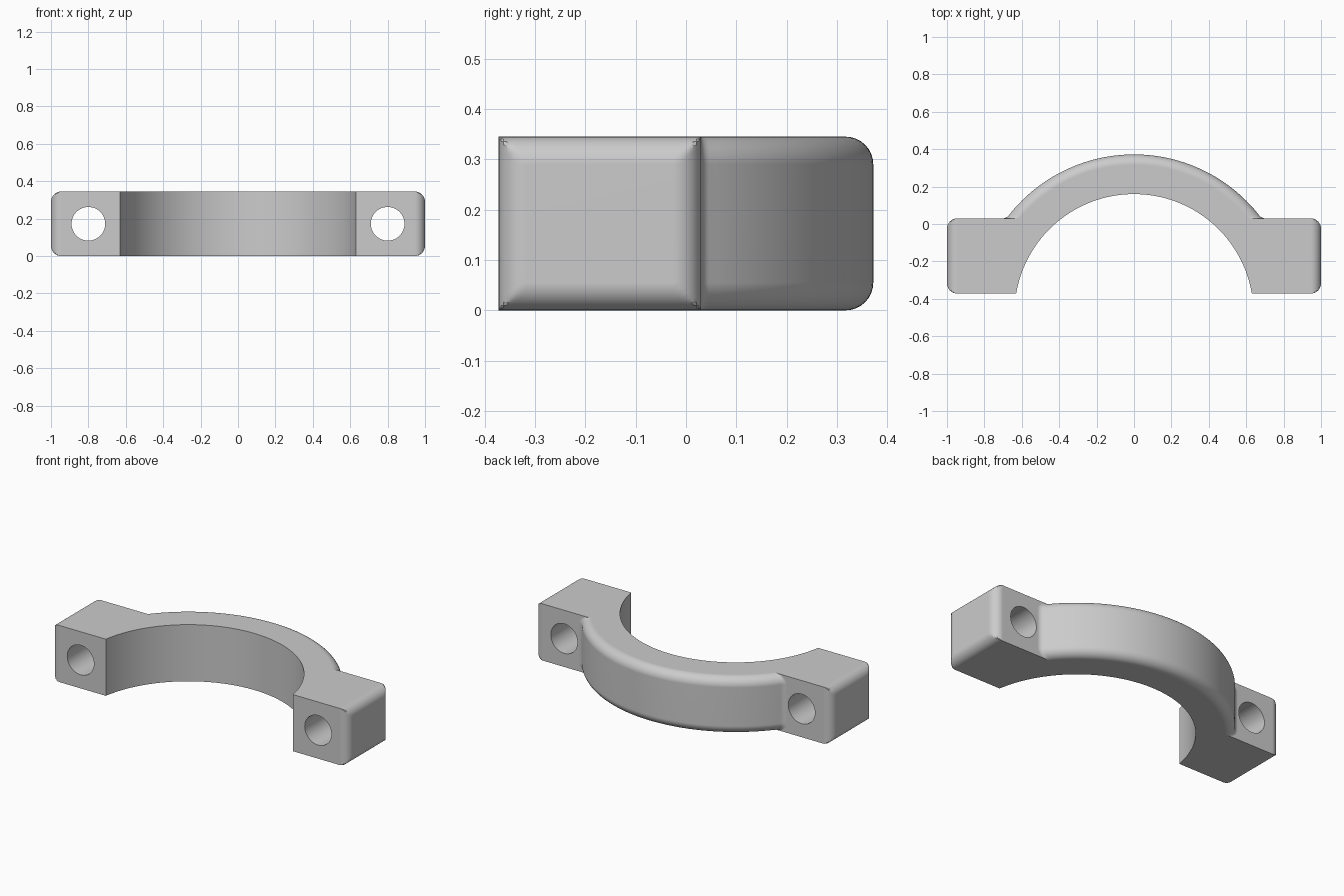
import bpy, bmesh, math
from mathutils import Matrix

cube = bpy.data.objects.get("Cube")
if cube:
    bpy.data.objects.remove(cube, do_unlink=True)

HEIGHT, FRONT, TAB_BACK = 0.345, -0.372, 0.03
CENTRE_Y, R_IN, R_OUT = -0.479, 0.639, 0.851
ROUND, BLEND, STEPS = 0.055, 0.04, 8
QUARTER = [math.pi / 2 * i / STEPS for i in range(STEPS + 1)]


def arc(cx, cy, r, a0, a1, n):
    return [(cx + r * math.cos(a0 + (a1 - a0) * i / n),
             cy + r * math.sin(a0 + (a1 - a0) * i / n)) for i in range(n + 1)]


def outline(inset):
    """Clamp outline with its outer edges pulled in by the inset."""
    # inner bore, left to right
    start = math.asin((FRONT - CENTRE_Y) / R_IN)
    bore = arc(0, CENTRE_Y, R_IN, math.pi - start, start, 72)
    # rounded tab end
    x = 1 - ROUND
    tab = arc(x, FRONT + ROUND, ROUND, -math.pi / 2, 0, STEPS)
    tab += arc(x, TAB_BACK - ROUND, ROUND, 0, math.pi / 2, STEPS)
    tab = [(min(px, 1 - inset), py) for px, py in tab]
    # concave blend from tab into the outer arch
    r = R_OUT - inset
    by = TAB_BACK + BLEND
    bx = math.sqrt((r + BLEND) ** 2 - (by - CENTRE_Y) ** 2)
    meet = math.atan2(by - CENTRE_Y, bx)
    blend = arc(bx, by, BLEND, -math.pi / 2, meet - math.pi, 6)
    arch = arc(0, CENTRE_Y, r, meet, math.pi / 2, 36)[1:]
    half = tab + blend + arch
    return bore + half + [(-px, py) for px, py in reversed(half[:-1])]


def make_object(name, bm, material):
    bmesh.ops.recalc_face_normals(bm, faces=bm.faces)
    mesh = bpy.data.meshes.new(name)
    bm.to_mesh(mesh)
    bm.free()
    mesh.materials.append(material)
    obj = bpy.data.objects.new(name, mesh)
    bpy.context.collection.objects.link(obj)
    return obj


grey = bpy.data.materials.new("plain grey")
grey.use_nodes = True
colour = (0.6, 0.6, 0.6, 1)
grey.diffuse_color = colour
grey.node_tree.nodes["Principled BSDF"].inputs["Base Color"].default_value = colour

# Clamp body: outlines stacked in z, rounded towards top and bottom
lower = [(ROUND * (1 - math.cos(a)), ROUND * (1 - math.sin(a))) for a in QUARTER]
layers = lower + [(HEIGHT - z, inset) for z, inset in reversed(lower)]
bm = bmesh.new()
rings = [[bm.verts.new((x, y, z)) for x, y in outline(inset)] for z, inset in layers]
for low, high in zip(rings, rings[1:]):
    for i in range(len(low)):
        j = (i + 1) % len(low)
        bm.faces.new((low[i], low[j], high[j], high[i]))
bm.faces.new(rings[0])
bm.faces.new(rings[-1])
clamp = make_object("clamp_half", bm, grey)

# Bolt holes through both tabs
bm = bmesh.new()
for side in (-1, 1):
    place = Matrix.Translation((side * 0.8, -0.17, HEIGHT / 2)) @ Matrix.Rotation(math.pi / 2, 4, "X")
    bmesh.ops.create_cone(bm, cap_ends=True, segments=48, radius1=0.09,
                          radius2=0.09, depth=1, matrix=place)
cutter = make_object("bolt_hole_cutter", bm, grey)
cutter.hide_render = True

cut = clamp.modifiers.new("bolt holes", "BOOLEAN")
cut.operation, cut.solver, cut.object = "DIFFERENCE", "EXACT", cutter
bpy.ops.object.select_all(action="DESELECT")
clamp.select_set(True)
bpy.context.view_layer.objects.active = clamp
bpy.ops.object.modifier_apply(modifier=cut.name)
bpy.data.objects.remove(cutter, do_unlink=True)

# Smooth rounds, crisp edges
bpy.ops.object.shade_smooth_by_angle(angle=math.radians(30))
weighted = clamp.modifiers.new("even shading", "WEIGHTED_NORMAL")
weighted.keep_sharp = True
